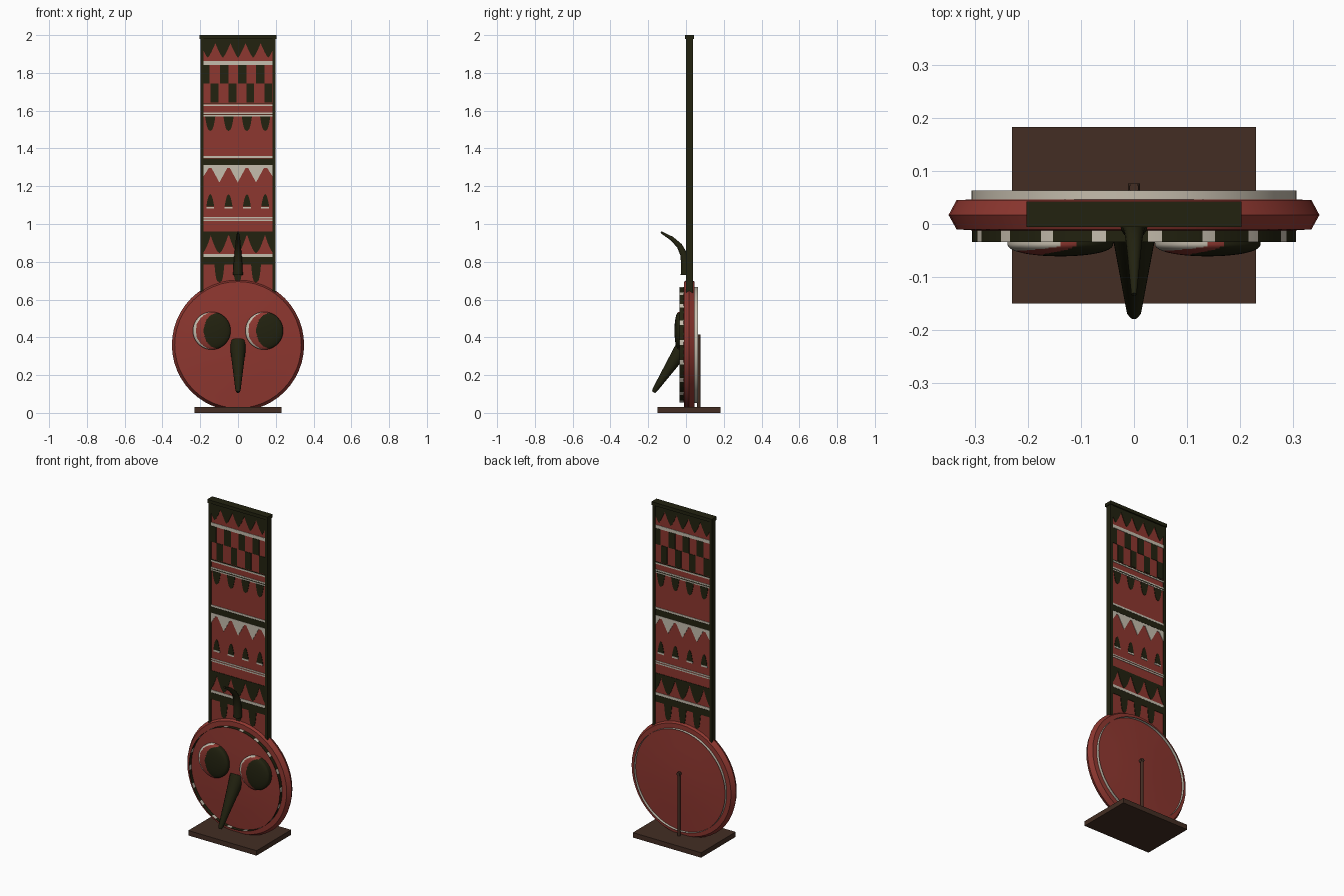
import bpy, bmesh, math
from mathutils import Vector

if "Cube" in bpy.data.objects:
    bpy.data.objects.remove(bpy.data.objects["Cube"])


def material(name, rgb):
    m = bpy.data.materials.new(name)
    m.diffuse_color = (*rgb, 1)
    m.use_nodes = True
    m.node_tree.nodes["Principled BSDF"].inputs["Base Color"].default_value = m.diffuse_color
    return m


RED = material("red_clay", (0.27, 0.038, 0.029))
DARK = material("dark_olive", (0.016, 0.016, 0.005))
WHITE = material("chalk_white", (0.56, 0.51, 0.42))
BROWN = material("brown_wood", (0.056, 0.027, 0.017))


def finish(name, bm, mats, smooth=None):
    me = bpy.data.meshes.new(name)
    bm.to_mesh(me)
    bm.free()
    ob = bpy.data.objects.new(name, me)
    bpy.context.collection.objects.link(ob)
    for m in mats:
        me.materials.append(m)
    if smooth:
        bpy.ops.object.select_all(action='DESELECT')
        ob.select_set(True)
        bpy.context.view_layer.objects.active = ob
        bpy.ops.object.shade_smooth_by_angle(angle=math.radians(smooth))
    return ob


def box(name, x, y, z, mat):
    bm = bmesh.new()
    bmesh.ops.create_cube(bm, size=1)
    for v in bm.verts:
        v.co = [lo + (c + 0.5) * (hi - lo) for c, (lo, hi) in zip(v.co, (x, y, z))]
    return finish(name, bm, [mat])


def lathe(profile, cx, cz, steps):
    """Spin (radius, y) points around an axis along y."""
    bm = bmesh.new()
    vs = [bm.verts.new((cx, y, cz + r)) for r, y in profile]
    es = [bm.edges.new(p) for p in zip(vs, vs[1:])]
    bmesh.ops.spin(bm, geom=vs + es, cent=(cx, 0, cz), axis=(0, 1, 0),
                   angle=math.tau, steps=steps)
    bmesh.ops.remove_doubles(bm, verts=bm.verts, dist=1e-5)
    bmesh.ops.recalc_face_normals(bm, faces=bm.faces)
    return bm


def tube(name, path, radii, mat, sides=16):
    """Tapered tube along (y, z) points in the x = 0 plane."""
    bm = bmesh.new()
    pts = [Vector((0, y, z)) for y, z in path]
    rings = []
    for i, (p, r) in enumerate(zip(pts, radii)):
        d = (pts[min(i + 1, len(pts) - 1)] - pts[max(i - 1, 0)]).normalized()
        u, w = Vector((1, 0, 0)), d.cross(Vector((1, 0, 0)))
        rings.append([bm.verts.new(p + r * (u * math.cos(a) + w * math.sin(a)))
                      for a in (math.tau * k / sides for k in range(sides))])
    for a, b in zip(rings, rings[1:]):
        for k in range(sides):
            j = (k + 1) % sides
            bm.faces.new((a[k], a[j], b[j], b[k]))
    bm.faces.new(rings[0])
    bm.faces.new(rings[-1])
    bmesh.ops.recalc_face_normals(bm, faces=bm.faces)
    return finish(name, bm, [mat], 40)


# Stand
box("base", (-0.23, 0.23), (-0.15, 0.183), (0, 0.03), BROWN)
tube("support_rod", [(0.068, 0.02), (0.068, 0.415)], [0.009] * 2, BROWN, 12)
tube("rod_peg", [(0.02, 0.405), (0.076, 0.405)], [0.011] * 2, BROWN, 12)

# Round face with a bevelled rim and gently domed sides
CZ = 0.36
disc = [(0, -0.026), (0.1, -0.0245), (0.2, -0.02), (0.29, -0.013), (0.335, -0.01),
        (0.35, 0.017), (0.335, 0.045), (0.29, 0.047), (0.2, 0.052), (0.1, 0.056), (0, 0.058)]
finish("face_disc", lathe(disc, 0, CZ, 48), [RED], 35)

# Thin raised bands on both sides of the face; the front one is dashed
bm = lathe([(0.306, -0.034), (0.306, -0.008)], 0, CZ, 72)
for f in bm.faces:
    c = f.calc_center_median()
    a = math.degrees(math.atan2(c.x, c.z - CZ)) % 20
    f.material_index = 1 if 6 < a < 12 else 0
finish("front_band", bm, [DARK, WHITE], 30)
finish("back_band", lathe([(0.307, 0.063), (0.307, 0.042)], 0, CZ, 72), [WHITE], 30)

# Eyes: low domes with a dark pupil to one side and a pale crescent at the other
EZ = 0.435
eye = [(0.1, -0.01), (0.1, -0.036)]
for k in range(1, 25):
    t = k / 24 * math.pi / 2
    eye.append((0.1 * math.cos(t), -0.036 - 0.025 * math.sin(t) ** 0.8))
for name, ex in (("left_eye", -0.139), ("right_eye", 0.139)):
    bm = lathe(eye, ex, EZ, 80)
    for f in bm.faces:
        c = f.calc_center_median()
        dx, dz = c.x - ex, c.z - EZ
        if ((dx - 0.031) / 0.073) ** 2 + (dz / 0.094) ** 2 < 1:
            f.material_index = 1
        elif math.hypot(dx - 0.016, dz) > 0.1 and dx < 0:
            f.material_index = 2
    finish(name, bm, [RED, DARK, WHITE], 40)

# Beak and curved horn
tube("beak", [(0.0, 0.37), (-0.165, 0.121), (-0.172, 0.11)], [0.045, 0.014, 0.009], DARK)
tube("horn", [(-0.002, 0.73), (-0.003, 0.79), (-0.012, 0.84), (-0.035, 0.885),
              (-0.075, 0.923), (-0.133, 0.957)],
     [0.026, 0.023, 0.019, 0.015, 0.011, 0.005], DARK)

# Tall panel with frame
box("panel", (-0.19, 0.19), (0.005, 0.031), (0.6, 1.985), RED)
for side, s in (("left", -1), ("right", 1)):
    box(side + "_rail", sorted((s * 0.183, s * 0.199)), (0, 0.036), (0.62, 1.985), DARK)
box("top_rail", (-0.203, 0.203), (-0.006, 0.042), (1.98, 2.0), DARK)


# Painted pattern shapes as outlines in x and z
def rect(x0, x1, z0, z1):
    return [(x0, z0), (x1, z0), (x1, z1), (x0, z1)]


def tooth(x, z0, z1, w, power):
    """Symmetric tooth from base z0 to tip z1; low power is rounder."""
    n = 10
    half = [(w * (1 - k / n) ** power, z0 + (z1 - z0) * k / n) for k in range(n)]
    pts = ([(x - h, z) for h, z in half] + [(x, z1)]
           + [(x + h, z) for h, z in reversed(half)])
    return [(max(-0.184, min(0.184, px)), z) for px, z in pts]


def stripe(z0, z1):
    return rect(-0.184, 0.184, z0, z1)


COLS = (-0.147, -0.05, 0.047, 0.144)
dark = [stripe(1.957, 1.981), stripe(1.313, 1.348), stripe(0.94, 0.96),
        stripe(1.634, 1.638), stripe(1.578, 1.581), stripe(0.785, 0.825)]
white = [stripe(1.842, 1.862), stripe(1.624, 1.633), stripe(1.582, 1.591),
         stripe(1.570, 1.577), stripe(1.349, 1.361), stripe(1.297, 1.312),
         stripe(1.029, 1.036), stripe(1.016, 1.024), stripe(0.826, 0.842)]
# Hanging dark teeth at the top and above the horn
for x in (-0.16, -0.08, 0, 0.08, 0.16):
    dark.append(tooth(x, 1.957, 1.88, 0.04, 0.8))
for x in (-0.19, -0.0985, -0.0015, 0.0955, 0.19):
    dark.append(tooth(x, 0.94, 0.845, 0.046, 0.65))
# Two rows of checks
for x in (-0.184, -0.095, 0.0, 0.095):
    dark.append(rect(x, x + (0.034 if x < -0.18 else 0.045), 1.745, 1.841))
for x in (-0.145, -0.05, 0.045, 0.14):
    dark.append(rect(x, x + 0.041, 1.642, 1.745))
# Round drops, pale drips and small upright spikes
for x in COLS:
    dark.append(tooth(x, 1.569, 1.492, 0.027, 0.4))
    dark.append(tooth(x, 1.092, 1.158, 0.021, 0.5))
    white.append(rect(x - 0.021, x + 0.021, 1.081, 1.091))
for x in (-0.0985, -0.0015, 0.0955):
    white.append(tooth(x, 1.297, 1.22, 0.042, 1.0))
    dark.append(tooth(x, 0.785, 0.69, 0.026, 0.3))
for x in (-0.184, 0.184):
    white.append(tooth(x, 1.297, 1.25, 0.03, 1.0))


def plates(name, shapes, mat):
    """Thin plates on the front and the back of the panel."""
    bm = bmesh.new()
    for s, surface in ((1, 0.005), (-1, 0.031)):
        for shape in shapes:
            vs = [bm.verts.new((s * x, surface - s * 0.0025, z)) for x, z in shape]
            face = bm.faces.new(vs)
            ext = bmesh.ops.extrude_face_region(bm, geom=[face])["geom"]
            for v in ext:
                if isinstance(v, bmesh.types.BMVert):
                    v.co.y += s * 0.004
    bmesh.ops.dissolve_degenerate(bm, edges=bm.edges, dist=1e-5)
    bmesh.ops.recalc_face_normals(bm, faces=bm.faces)
    finish(name, bm, [mat])


plates("dark_pattern", dark, DARK)
plates("white_pattern", white, WHITE)
